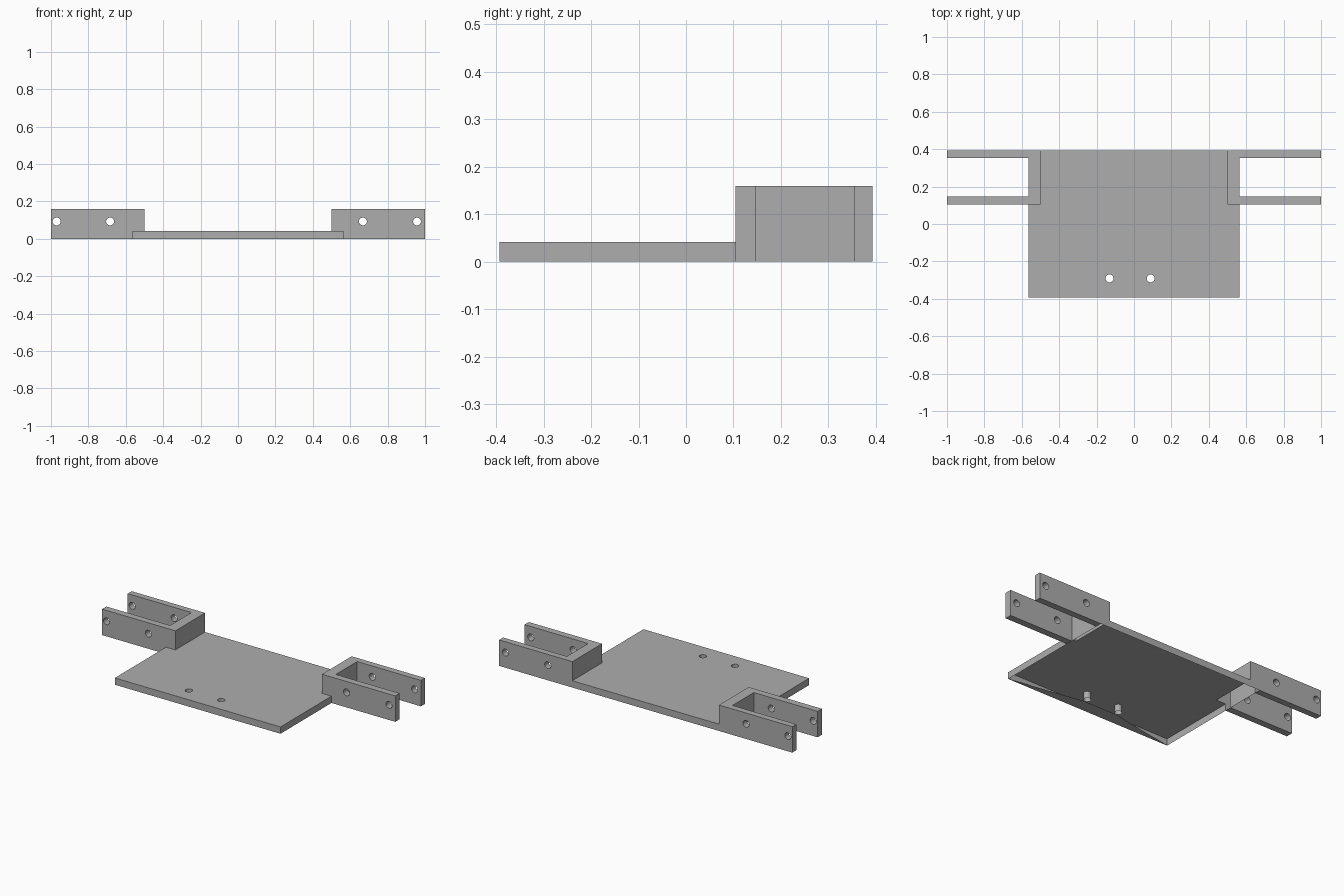
import bpy, bmesh
from math import pi
from mathutils import Matrix, Vector

cube = bpy.data.objects.get("Cube")
if cube:
    bpy.data.objects.remove(cube)

grey = bpy.data.materials.new("plain grey")
grey.use_nodes = True
colour = (0.42, 0.42, 0.42, 1)
grey.diffuse_color = colour
grey.node_tree.nodes["Principled BSDF"].inputs["Base Color"].default_value = colour

# Main dimensions
PLATE_X, WEB_X, END_X = 0.565, 0.5, 1.0
FRONT, BACK = -0.393, 0.393
ARM_FRONT, ARM_INNER, ARM_BACK = 0.104, 0.146, 0.354
PLATE_Z, ARM_Z = 0.042, 0.16
HOLE_R, HOLE_Y, HOLE_Z = 0.021, -0.291, 0.093
PLATE_HOLES = (-0.131, 0.089)
ARM_HOLES = (-0.97, -0.684, 0.668, 0.957)

xs = (-END_X, -PLATE_X, -WEB_X, WEB_X, PLATE_X, END_X)
ys = (FRONT, ARM_FRONT, ARM_INNER, ARM_BACK, BACK)
zs = (0, PLATE_Z, ARM_Z)


def filled(i, j, k):
    """Whether a block of the plan is solid."""
    if not (0 <= i < len(xs) - 1 and 0 <= j < len(ys) - 1 and 0 <= k < 2):
        return False
    x = abs(xs[i] + xs[i + 1]) / 2
    if x > PLATE_X:
        return j in (1, 3)          # clevis arms
    if x > WEB_X and j > 0:
        return True                 # clevis web
    return k == 0                   # plate


def make_object(name, bm):
    mesh = bpy.data.meshes.new(name)
    bm.to_mesh(mesh)
    bm.free()
    obj = bpy.data.objects.new(name, mesh)
    bpy.context.collection.objects.link(obj)
    mesh.materials.append(grey)
    return obj


# Plate and both brackets as one solid skin
bm = bmesh.new()
for i in range(len(xs) - 1):
    for j in range(len(ys) - 1):
        for k in range(2):
            if not filled(i, j, k):
                continue
            lo = Vector((xs[i], ys[j], zs[k]))
            hi = Vector((xs[i + 1], ys[j + 1], zs[k + 1]))
            for axis in range(3):
                for side in (-1, 1):
                    step = [i, j, k]
                    step[axis] += side
                    if filled(*step):
                        continue
                    u, v = (axis + 1) % 3, (axis + 2) % 3
                    ring = []
                    for a, b in ((0, 0), (1, 0), (1, 1), (0, 1)):
                        p = lo.copy()
                        p[axis] = hi[axis] if side > 0 else lo[axis]
                        p[u] = hi[u] if a else lo[u]
                        p[v] = hi[v] if b else lo[v]
                        ring.append(bm.verts.new(p))
                    bm.faces.new(ring if side > 0 else ring[::-1])
bmesh.ops.remove_doubles(bm, verts=bm.verts, dist=0.0001)
base = make_object("mounting_plate", bm)

# Drills for the plate and arm holes
bm = bmesh.new()


def drill(matrix, depth):
    bmesh.ops.create_cone(bm, cap_ends=True, segments=32, radius1=HOLE_R,
                          radius2=HOLE_R, depth=depth, matrix=matrix)


for x in PLATE_HOLES:
    drill(Matrix.Translation((x, HOLE_Y, 0)), 0.2)
for x in ARM_HOLES:
    drill(Matrix.Translation((x, 0.25, HOLE_Z)) @ Matrix.Rotation(pi / 2, 4, 'X'), 0.5)
drills = make_object("hole_cutters", bm)

bpy.context.view_layer.objects.active = base
cut = base.modifiers.new("holes", 'BOOLEAN')
cut.operation = 'DIFFERENCE'
cut.solver = 'EXACT'
cut.object = drills
bpy.ops.object.modifier_apply(modifier=cut.name)
bpy.data.objects.remove(drills)

# Open underside, leaving the hole tubes and a strip along the front
bm = bmesh.new()
bm.from_mesh(base.data)
under = [f for f in bm.faces if all(v.co.z < 0.001 and abs(v.co.x) < PLATE_X + 0.001
                                    for v in f.verts)]
bmesh.ops.delete(bm, geom=under, context='FACES')
edge_y = HOLE_Y - HOLE_R
strip = [(-PLATE_X, FRONT), (PLATE_X, FRONT),
         (PLATE_HOLES[1], edge_y), (PLATE_HOLES[0], edge_y)]
bm.faces.new([bm.verts.new((x, y, 0)) for x, y in reversed(strip)])
bm.to_mesh(base.data)
bm.free()

# Smooth hole walls, crisp edges elsewhere
bpy.ops.object.select_all(action='DESELECT')
base.select_set(True)
bpy.ops.object.shade_smooth_by_angle(angle=pi / 6)
